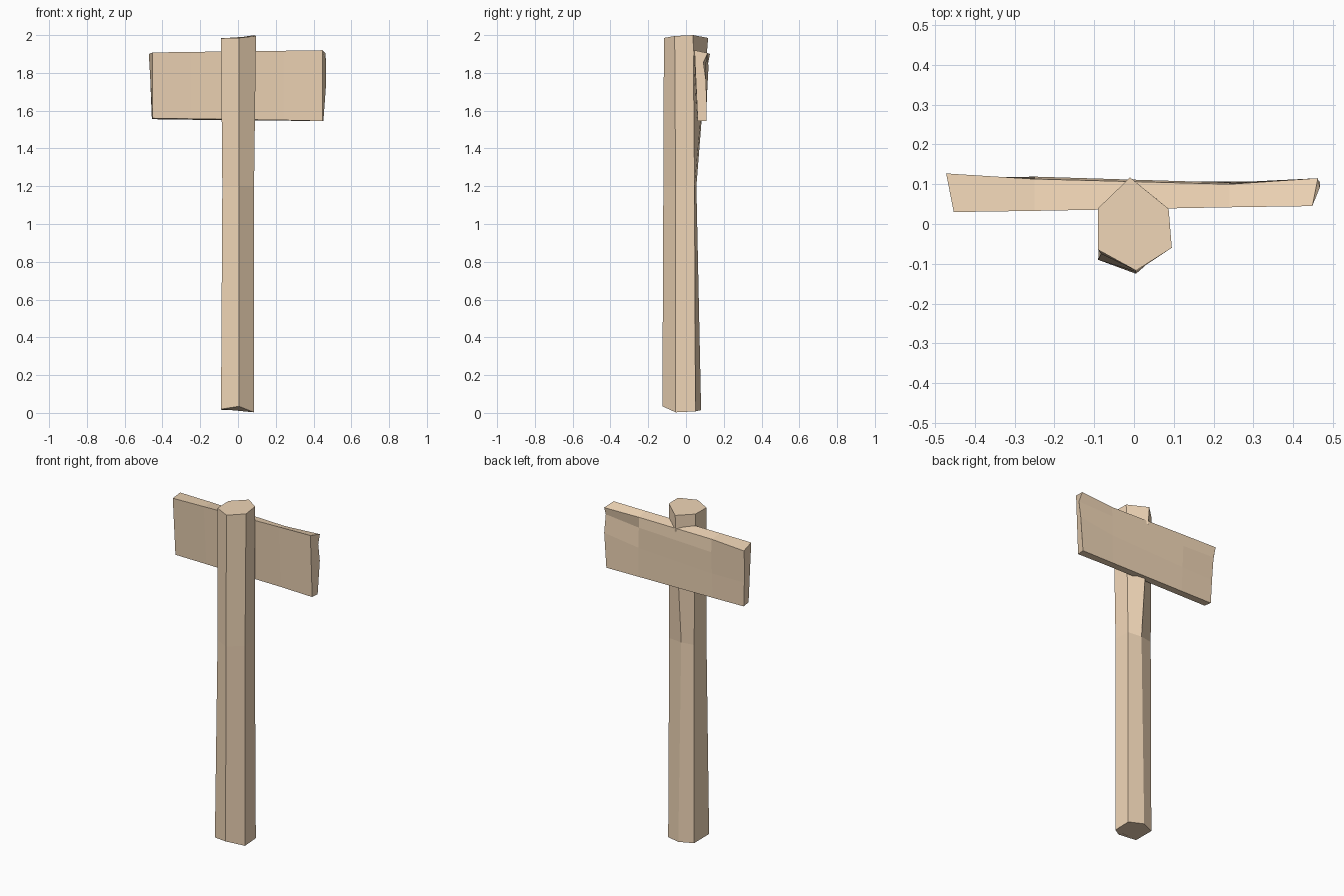
import bpy, bmesh

wood = bpy.data.materials.new("wood")
wood.diffuse_color = (0.87, 0.67, 0.47, 1)


def loft(name, rings):
    """Flat-shaded solid through a list of equal-sized vertex rings."""
    bm = bmesh.new()
    vs = [[bm.verts.new(p) for p in ring] for ring in rings]
    n = len(rings[0])
    for a, b in zip(vs, vs[1:]):
        for i in range(n):
            j = (i + 1) % n
            bm.faces.new((a[i], a[j], b[j], b[i]))
    bm.faces.new(vs[0])
    bm.faces.new(vs[-1])
    bmesh.ops.recalc_face_normals(bm, faces=bm.faces)
    me = bpy.data.meshes.new(name)
    bm.to_mesh(me)
    bm.free()
    me.materials.append(wood)
    ob = bpy.data.objects.new(name, me)
    bpy.context.collection.objects.link(ob)
    return ob


# Hand-hewn six-sided post: front, front right, back right, back, back left, front left
loft("post", [
    [(0.005, -0.125, 0.035), (0.085, -0.055, 0.003), (0.083, 0.05, 0.008),
     (-0.005, 0.08, 0.015), (-0.085, 0.045, 0.015), (-0.09, -0.09, 0.02)],
    [(0.005, -0.12, 1.2), (0.085, -0.055, 1.2), (0.08, 0.045, 1.2),
     (-0.007, 0.055, 1.2), (-0.083, 0.042, 1.2), (-0.083, -0.075, 1.2)],
    [(0.005, -0.117, 1.985), (0.095, -0.06, 1.995), (0.087, 0.038, 2.0),
     (-0.01, 0.117, 1.985), (-0.09, 0.04, 1.985), (-0.09, -0.065, 1.983)],
])

# Rough sign board: front top, front bottom, back bottom, back middle, back chip, back top
loft("sign_board", [
    [(-0.453, 0.03, 1.908), (-0.453, 0.055, 1.56), (-0.456, 0.105, 1.555),
     (-0.462, 0.108, 1.7), (-0.467, 0.115, 1.84), (-0.472, 0.127, 1.9)],
    [(-0.25, 0.033, 1.911), (-0.25, 0.057, 1.557), (-0.25, 0.106, 1.552),
     (-0.25, 0.112, 1.7), (-0.25, 0.119, 1.83), (-0.25, 0.113, 1.905)],
    [(0.24, 0.042, 1.917), (0.24, 0.062, 1.55), (0.24, 0.107, 1.547),
     (0.24, 0.106, 1.72), (0.24, 0.104, 1.84), (0.24, 0.1, 1.9)],
    [(0.448, 0.045, 1.92), (0.448, 0.062, 1.545), (0.452, 0.108, 1.545),
     (0.467, 0.107, 1.75), (0.467, 0.092, 1.855), (0.462, 0.115, 1.905)],
])
